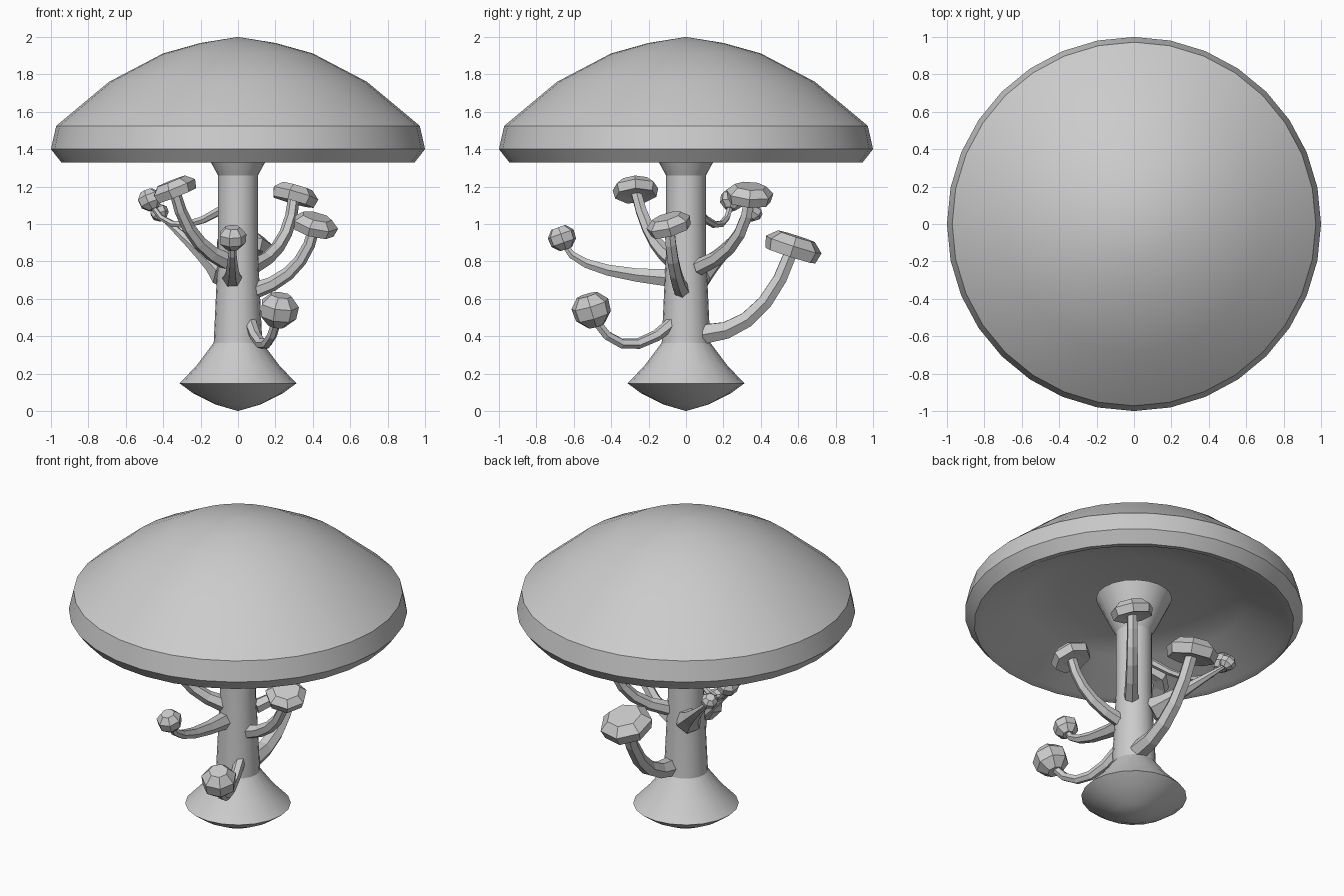
import bpy, bmesh, math
from mathutils import Vector, Quaternion

if "Cube" in bpy.data.objects:
    bpy.data.objects.remove(bpy.data.objects["Cube"])

UP = Vector((0, 0, 1))


def finish(name, bm, smooth=False):
    bmesh.ops.recalc_face_normals(bm, faces=bm.faces)
    mesh = bpy.data.meshes.new(name)
    bm.to_mesh(mesh)
    bm.free()
    obj = bpy.data.objects.new(name, mesh)
    bpy.context.collection.objects.link(obj)
    if smooth:
        bpy.ops.object.select_all(action='DESELECT')
        obj.select_set(True)
        bpy.context.view_layer.objects.active = obj
        bpy.ops.object.shade_smooth_by_angle(angle=math.radians(25))


def skin(bm, rings):
    """Bridge equal-sized rings of vertices and close both ends."""
    n = len(rings[0])
    for a, b in zip(rings, rings[1:]):
        for i in range(n):
            j = (i + 1) % n
            bm.faces.new((a[i], a[j], b[j], b[i]))
    bm.faces.new(rings[0])
    bm.faces.new(rings[-1])


def ring(bm, radius, n, z, q, at):
    angles = [math.tau * i / n for i in range(n)]
    return [bm.verts.new(at + q @ Vector((radius * math.cos(a), radius * math.sin(a), z)))
            for a in angles]


def lathe(name, profile, n, normal=UP, at=Vector(), smooth=False):
    bm = bmesh.new()
    q = UP.rotation_difference(normal)
    skin(bm, [ring(bm, max(r, 0.0002), n, z, q, at) for r, z in profile])
    bmesh.ops.remove_doubles(bm, verts=bm.verts, dist=0.0005)
    finish(name, bm, smooth)


def branch(name, base, bend, tip, r0, r1, steps=5):
    """Tapered six-sided tube along a quadratic curve."""
    bm = bmesh.new()
    a, b, c = Vector(base), Vector(bend), Vector(tip)
    rings, q, old = [], Quaternion(), UP
    for i in range(steps + 1):
        t = i / steps
        p = a * (1 - t) ** 2 + b * 2 * t * (1 - t) + c * t * t
        tangent = ((b - a) * (1 - t) + (c - b) * t).normalized()
        q = old.rotation_difference(tangent) @ q
        old = tangent
        rings.append(ring(bm, r0 + (r1 - r0) * t ** 0.6, 6, 0, q, p))
    skin(bm, rings)
    finish(name, bm)


FLAT = [(0.45, -0.3), (0.9, -0.36), (1, 0.02), (0.66, 0.32)]
BALL = [(0.45, -0.85), (0.95, -0.35), (1, 0.3), (0.55, 0.8)]


def shoot(name, base, bend, tip, thick, shape, size, lean_x, lean_y):
    """Small mushroom: curved branch with a leaning low-poly cap."""
    branch(name + "_branch", base, bend, tip, thick, size * 0.24)
    normal = Vector((lean_x, lean_y, 1)).normalized()
    lift = size * (0.5 if shape is BALL else 0.1)
    lathe(name + "_small_cap", [(r * size, z * size) for r, z in shape], 7,
          normal, Vector(tip) + normal * lift)


# Large cap with a hollow underside
lathe("large_cap", [(0, 2), (0.2, 1.968), (0.4, 1.912), (0.69, 1.76), (0.972, 1.525),
                    (1, 1.4), (0.945, 1.33), (0.9, 1.34), (0.65, 1.48),
                    (0.44, 1.53), (0, 1.53)], 32, smooth=True)

# Stem with a bulbous foot and flared top
lathe("stem", [(0, 0), (0.12, 0.035), (0.24, 0.095), (0.312, 0.148), (0.22, 0.245),
               (0.13, 0.365), (0.107, 0.85), (0.107, 1.26),
               (0.145, 1.33), (0.225, 1.5)], 20, smooth=True)

# Shoots at the front
shoot("low_front", (0.06, -0.05, 0.49), (0.14, -0.33, 0.22), (0.21, -0.49, 0.49),
      0.035, BALL, 0.105, 0.15, -0.3)
shoot("mid_front", (-0.03, -0.07, 0.71), (-0.03, -0.6, 0.74), (-0.03, -0.65, 0.89),
      0.055, BALL, 0.075, 0, -0.35)
shoot("front_left", (-0.06, -0.06, 0.8), (-0.27, -0.2, 0.88), (-0.34, -0.27, 1.18),
      0.05, FLAT, 0.125, -0.4, -0.05)

# Shoots at the right and back
shoot("right", (0.08, -0.02, 0.64), (0.36, -0.07, 0.72), (0.41, -0.09, 0.99),
      0.045, FLAT, 0.125, 0.25, -0.3)
shoot("back_right", (0.08, 0.07, 0.77), (0.28, 0.32, 0.86), (0.3, 0.34, 1.15),
      0.045, FLAT, 0.13, 0.28, 0.08)
shoot("low_back", (0.04, 0.09, 0.41), (0.05, 0.42, 0.42), (0.03, 0.57, 0.87),
      0.06, FLAT, 0.16, 0.05, 0.32)

# Thin shoots at the back left
shoot("back_left_low", (-0.07, 0.07, 0.73), (-0.2, 0.22, 0.85), (-0.41, 0.35, 1.04),
      0.08, BALL, 0.05, -0.5, 0.4)
shoot("back_left_high", (-0.08, 0.05, 1.08), (-0.36, 0.2, 0.9), (-0.46, 0.24, 1.1),
      0.025, BALL, 0.065, -0.4, 0.2)
